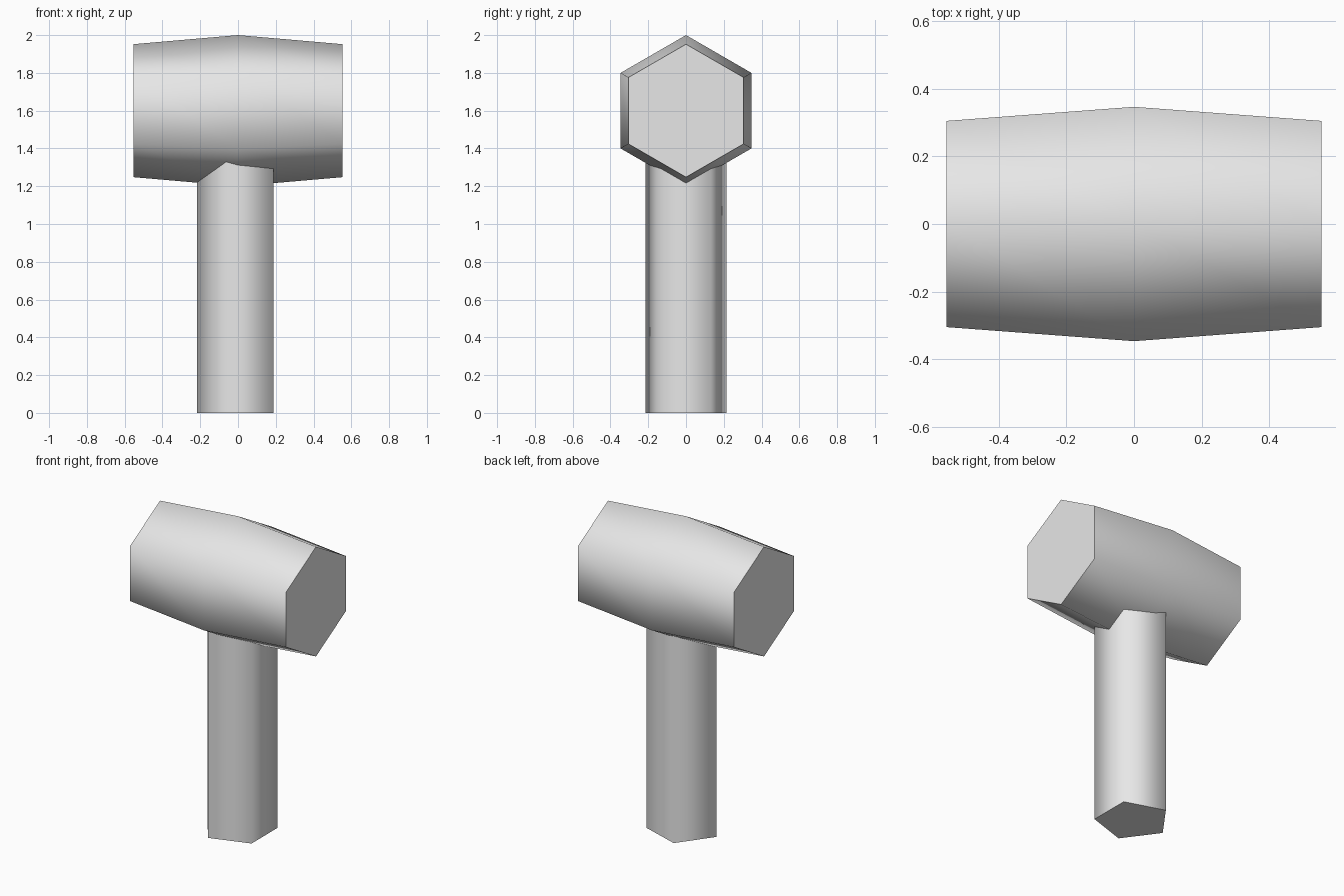
import bpy, bmesh, math
from mathutils import Vector

cube = bpy.data.objects.get("Cube")
if cube:
    bpy.data.objects.remove(cube, do_unlink=True)

grey = bpy.data.materials.new("plain grey")
grey.use_nodes = True
grey.diffuse_color = (0.8, 0.8, 0.8, 1)
grey.node_tree.nodes["Principled BSDF"].inputs["Base Color"].default_value = (0.8, 0.8, 0.8, 1)


def loft(name, sides, rings, axis, origin, start):
    """Capped prism along axis; rings are (distance, radius) pairs."""
    u, v = {"x": (Vector((0, 1, 0)), Vector((0, 0, 1))),
            "z": (Vector((1, 0, 0)), Vector((0, 1, 0)))}[axis]
    along = u.cross(v)
    bm = bmesh.new()
    loops = []
    for dist, radius in rings:
        angles = [start + math.tau * i / sides for i in range(sides)]
        loops.append([bm.verts.new(Vector(origin) + along * dist
                                   + (u * math.cos(a) + v * math.sin(a)) * radius)
                      for a in angles])
    for low, high in zip(loops, loops[1:]):
        for i in range(sides):
            j = (i + 1) % sides
            bm.faces.new((low[i], low[j], high[j], high[i]))
    bm.faces.new(loops[0][::-1])
    bm.faces.new(loops[-1])
    mesh = bpy.data.meshes.new(name)
    bm.to_mesh(mesh)
    bm.free()
    mesh.materials.append(grey)
    obj = bpy.data.objects.new(name, mesh)
    bpy.context.collection.objects.link(obj)
    # Smooth around the sides, sharp at the end caps
    bpy.ops.object.select_all(action="DESELECT")
    obj.select_set(True)
    bpy.context.view_layer.objects.active = obj
    bpy.ops.object.shade_smooth_by_angle(angle=math.radians(78))
    return obj


# Six-sided head, widest at the middle
loft("hammer_head", 6, [(-0.554, 0.352), (0, 0.4), (0.554, 0.352)],
     "x", (0, 0, 1.6), math.pi / 2)

# Five-sided handle running up into the head
loft("handle", 5, [(0, 0.225), (1.5, 0.225)], "z", (0.007, 0, 0), math.pi)
